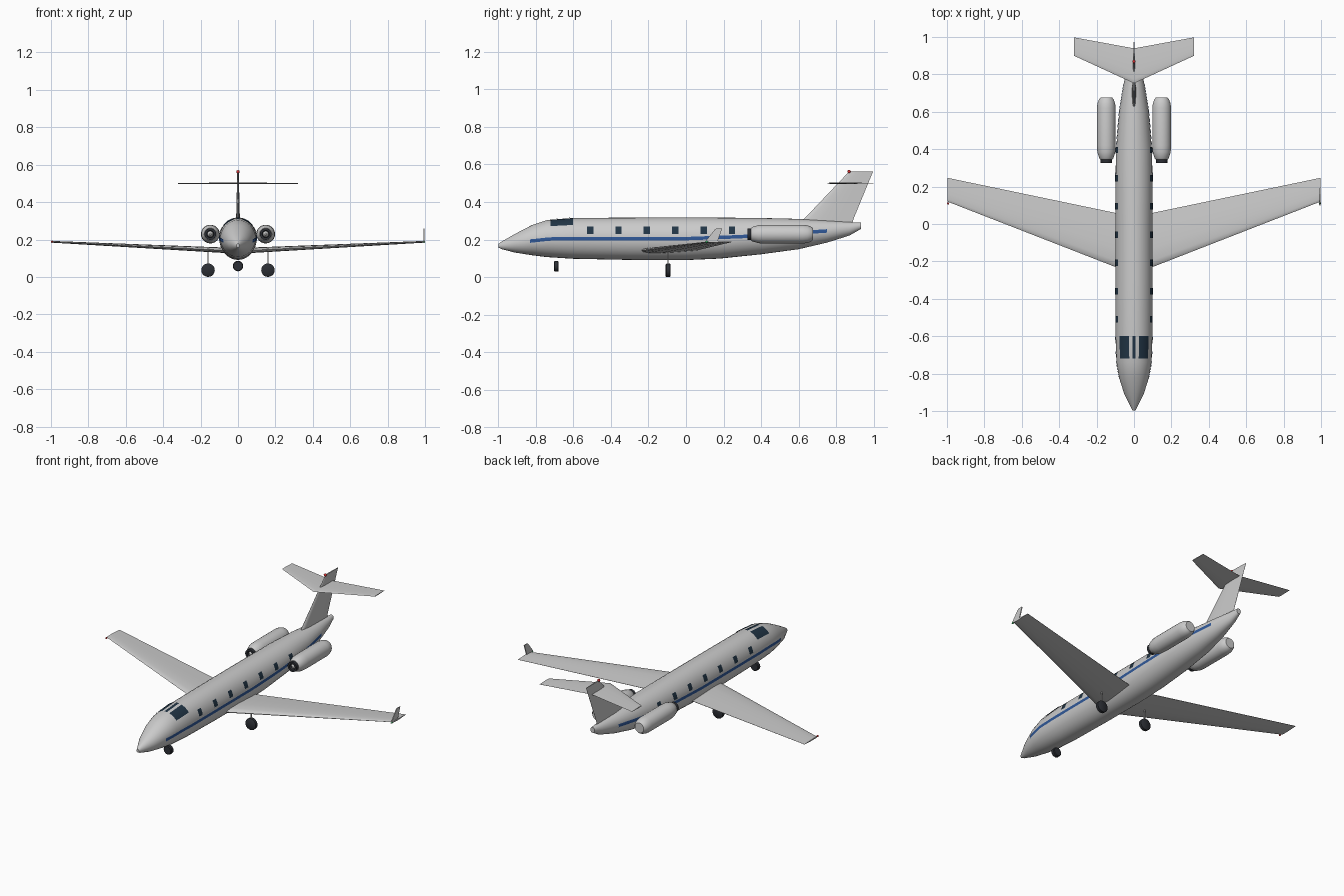
import bpy, bmesh, math
from mathutils import Vector, Matrix

if "Cube" in bpy.data.objects:
    bpy.data.objects.remove(bpy.data.objects["Cube"])

def material(name, color):
    m = bpy.data.materials.new(name)
    m.diffuse_color = color
    m.use_nodes = True
    m.node_tree.nodes["Principled BSDF"].inputs["Base Color"].default_value = m.diffuse_color
    return m

GLASS = material("dark_glass", (0.015, 0.035, 0.06, 1))
BLUE = material("blue_paint", (0.03, 0.10, 0.32, 1))
BLACK = material("rubber", (0.025, 0.028, 0.035, 1))
RED = material("red_light", (0.7, 0.03, 0.03, 1))
GREEN = material("green_light", (0.03, 0.5, 0.12, 1))

def finish(name, bm, mat=None, angle=40, fix_normals=True):
    if fix_normals:
        bmesh.ops.recalc_face_normals(bm, faces=bm.faces)
    me = bpy.data.meshes.new(name)
    bm.to_mesh(me)
    bm.free()
    ob = bpy.data.objects.new(name, me)
    bpy.context.collection.objects.link(ob)
    if mat:
        me.materials.append(mat)
    bpy.ops.object.select_all(action='DESELECT')
    ob.select_set(True)
    bpy.context.view_layer.objects.active = ob
    bpy.ops.object.shade_smooth_by_angle(angle=math.radians(angle))
    return ob

def loft(name, rings, mat=None, angle=40):
    """Skin a list of closed point rings and cap both ends."""
    bm = bmesh.new()
    vs = [[bm.verts.new(p) for p in r] for r in rings]
    n = len(rings[0])
    for a, b in zip(vs, vs[1:]):
        for i in range(n):
            j = (i + 1) % n
            bm.faces.new((a[i], a[j], b[j], b[i]))
    bm.faces.new(vs[0])
    bm.faces.new(vs[-1])
    return finish(name, bm, mat, angle)

# Fuselage stations: y, half width, top z, bottom z
STATIONS = [
    (-0.997, 0.008, 0.178, 0.157), (-0.98, 0.017, 0.190, 0.149),
    (-0.91, 0.052, 0.230, 0.131), (-0.82, 0.080, 0.277, 0.117),
    (-0.74, 0.094, 0.304, 0.107), (-0.60, 0.099, 0.315, 0.098),
    (-0.30, 0.100, 0.317, 0.092), (0.00, 0.100, 0.318, 0.091),
    (0.18, 0.100, 0.317, 0.099), (0.40, 0.096, 0.315, 0.122),
    (0.60, 0.079, 0.310, 0.149), (0.75, 0.055, 0.301, 0.184),
    (0.87, 0.029, 0.293, 0.222), (0.93, 0.015, 0.290, 0.256)]

def section(y):
    for a, b in zip(STATIONS, STATIONS[1:]):
        if y <= b[0]:
            t = (y - a[0]) / (b[0] - a[0])
            w, top, bot = (a[k] + t * (b[k] - a[k]) for k in (1, 2, 3))
            return w, (top + bot) / 2, (top - bot) / 2

def skin(y, theta, off=0.0):
    """Point on the fuselage; theta is measured from straight up."""
    w, c, h = section(y)
    return Vector(((w + off) * math.sin(theta), y, c + (h + off) * math.cos(theta)))

def theta_at(y, z):
    w, c, h = section(y)
    return math.acos(max(-1, min(1, (z - c) / h)))

def patch(name, ys, span, mat, side=1, off=0.002, steps=4):
    """Decal panel following the fuselage; span(y) gives two angles."""
    bm = bmesh.new()
    rows = []
    for y in ys:
        t0, t1 = span(y)
        rows.append([bm.verts.new(skin(y, side * (t0 + (t1 - t0) * k / steps), off))
                     for k in range(steps + 1)])
    for a, b in zip(rows, rows[1:]):
        for k in range(steps):
            q = (a[k], b[k], b[k + 1], a[k + 1])
            bm.faces.new(q if side > 0 else q[::-1])
    return finish(name, bm, mat, fix_normals=False)

def spread(a, b, n):
    return [a + (b - a) * i / n for i in range(n + 1)]

loft("fuselage", [[skin(s[0], math.tau * i / 32) for i in range(32)] for s in STATIONS])

# Stripe centre line: y, z
STRIPE = [(-0.83, 0.192), (-0.72, 0.204), (0.0, 0.205), (0.3, 0.216), (0.75, 0.246)]

def stripe_span(y):
    for a, b in zip(STRIPE, STRIPE[1:]):
        if y <= b[0] + 1e-6:
            z = a[1] + (b[1] - a[1]) * (y - a[0]) / (b[0] - a[0])
            return theta_at(y, z + 0.009), theta_at(y, z - 0.009)

for side, tag in ((1, "right"), (-1, "left")):
    patch(f"{tag}_stripe", spread(-0.83, 0.75, 48), stripe_span, BLUE, side)
    for i in range(7):
        y = -0.51 + 0.151 * i
        patch(f"{tag}_cabin_window_{i + 1}", spread(y - 0.017, y + 0.017, 2),
              lambda v: (theta_at(v, 0.267), theta_at(v, 0.229)), GLASS, side, 0.003)
    patch(f"{tag}_windscreen", spread(-0.72, -0.60, 8),
          lambda v: (math.radians(15), math.radians(50)), GLASS, side, 0.003, 8)
patch("centre_windscreen", spread(-0.72, -0.60, 8),
      lambda v: (math.radians(-5), math.radians(5)), GLASS, 1, 0.003)

# Wing-type surfaces: chord fraction and thickness fraction of the airfoil
AIRFOIL = [(0, 0), (0.03, 0.25), (0.12, 0.43), (0.35, 0.5), (0.7, 0.27), (1, 0.03),
           (1, -0.03), (0.7, -0.27), (0.35, -0.5), (0.12, -0.43), (0.03, -0.25)]

def foil(name, stations, normal):
    """stations: leading edge point, chord, thickness."""
    return loft(name, [[Vector(le) + Vector((0, c * u, 0)) + Vector(normal) * (t * v)
                        for u, v in AIRFOIL] for le, c, t in stations], angle=30)

for s, tag in ((1, "right"), (-1, "left")):
    foil(f"{tag}_wing", [((0.04 * s, -0.253, 0.141), 0.30, 0.030),
                         ((0.998 * s, 0.12, 0.188), 0.127, 0.009)], (0, 0, 1))
foil("tailplane", [((-0.322, 0.90, 0.5), 0.098, 0.005), ((0, 0.752, 0.5), 0.187, 0.009),
                   ((0.322, 0.90, 0.5), 0.098, 0.005)], (0, 0, 1))
foil("tail_fin", [((0, 0.60, 0.285), 0.285, 0.022), ((0, 0.63, 0.312), 0.262, 0.02),
                  ((0, 0.868, 0.562), 0.127, 0.008)], (1, 0, 0))

# Winglet, on the right tip only
outline = [(0.10, 0.186), (0.15, 0.250), (0.16, 0.259), (0.192, 0.259), (0.168, 0.190)]
loft("right_winglet", [[(x, y, z) for y, z in outline] for x in (0.991, 0.996)])

def revolve(name, center, profile, mat=None, n=24):
    """Body of revolution along y; profile is (y, radius)."""
    cx, cz = center
    return loft(name, [[(cx + r * math.cos(math.tau * i / n), y,
                         cz + r * math.sin(math.tau * i / n)) for i in range(n)]
                       for y, r in profile], mat)

def ball(name, loc, r, mat):
    bm = bmesh.new()
    bmesh.ops.create_uvsphere(bm, u_segments=12, v_segments=8, radius=r,
                              matrix=Matrix.Translation(loc))
    finish(name, bm, mat)

# Engines and main landing gear, both sides
for s, tag in ((1, "right"), (-1, "left")):
    c = (0.148 * s, 0.229)
    revolve(f"{tag}_engine", c, [(0.346, 0.033), (0.352, 0.038), (0.385, 0.048),
            (0.42, 0.050), (0.62, 0.050), (0.645, 0.047), (0.665, 0.040), (0.676, 0.031)])
    revolve(f"{tag}_engine_intake", c, [(0.36, 0.031), (0.327, 0.031), (0.327, 0.019),
                                        (0.345, 0.017)], BLACK)
    revolve(f"{tag}_engine_spinner", c, [(0.350, 0.017), (0.338, 0.014), (0.328, 0.005)])
    revolve(f"{tag}_main_wheel", (0.16 * s, 0.036), [(-0.108, 0.031), (-0.104, 0.036),
            (-0.086, 0.036), (-0.082, 0.031)], BLACK, 20)
    bm = bmesh.new()
    bmesh.ops.create_cube(bm, size=1, matrix=Matrix.Translation((0.16 * s, -0.095, 0.1))
                          @ Matrix.Diagonal((0.007, 0.005, 0.09, 1)))
    finish(f"{tag}_gear_strut", bm)
revolve("nose_wheel", (0, 0.058), [(-0.703, 0.024), (-0.699, 0.028), (-0.681, 0.028),
                                   (-0.677, 0.024)], BLACK, 20)

# Navigation lights
ball("left_tip_light", (-0.994, 0.11, 0.188), 0.006, RED)
ball("right_tip_light", (0.994, 0.11, 0.188), 0.006, GREEN)
ball("fin_beacon", (0, 0.868, 0.562), 0.009, RED)
